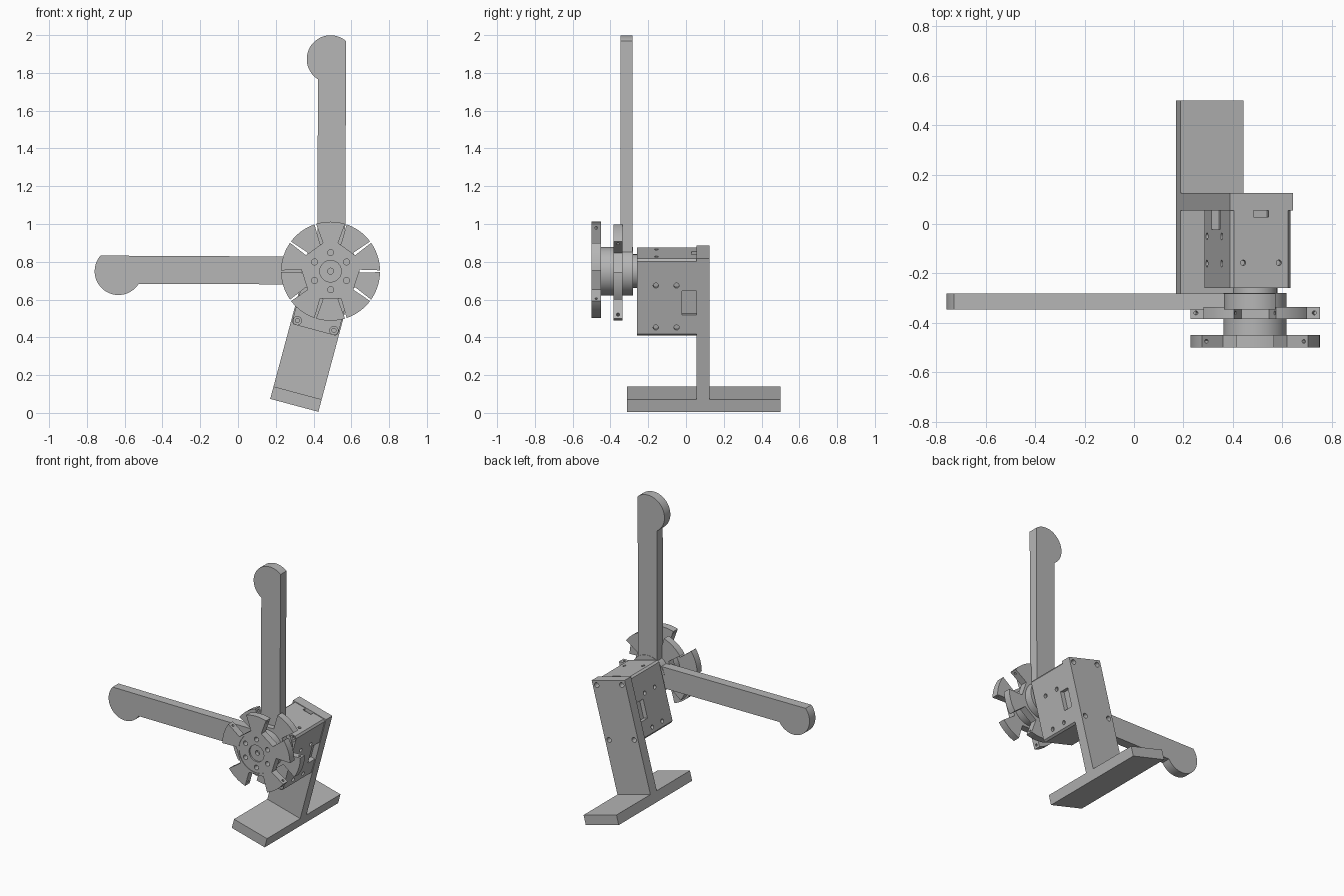
import bpy, bmesh
from math import sin, cos, radians
from mathutils import Matrix

old = bpy.data.objects.get("Cube")
if old:
    bpy.data.objects.remove(old, do_unlink=True)

grey = bpy.data.materials.new("plain grey")
grey.use_nodes = True
colour = (0.47, 0.47, 0.47, 1)
grey.diffuse_color = colour
grey.node_tree.nodes["Principled BSDF"].inputs["Base Color"].default_value = colour

# Local frames: the leaning stand and the wheel axle
LEAN = Matrix.Translation((0.298, 0, 0.04)) @ Matrix.Rotation(radians(15), 4, "Y")
AXLE = Matrix.Translation((0.49, 0, 0.75))


def polar(r, degrees, cx=0, cz=0):
    return (cx + r * cos(radians(degrees)), cz + r * sin(radians(degrees)))


def circle(r, cx=0, cz=0, sides=48):
    return [polar(r, 360 * i / sides, cx, cz) for i in range(sides)]


def rect(x0, x1, z0, z1):
    return [(x0, z0), (x1, z0), (x1, z1), (x0, z1)]


def add_prism(bm, outline, y0, y1, turn=Matrix()):
    """Extrude an x-z outline along y, then move it by a matrix."""
    rings = [[bm.verts.new(turn @ Matrix.Translation((x, y, z)).translation)
              for x, z in outline] for y in (y0, y1)]
    n = len(outline)
    bm.faces.new(rings[0])
    bm.faces.new(rings[1][::-1])
    for i in range(n):
        j = (i + 1) % n
        bm.faces.new((rings[0][j], rings[0][i], rings[1][i], rings[1][j]))


def make(name, bm, frame):
    bmesh.ops.recalc_face_normals(bm, faces=bm.faces)
    mesh = bpy.data.meshes.new(name)
    bm.to_mesh(mesh)
    bm.free()
    mesh.materials.append(grey)
    ob = bpy.data.objects.new(name, mesh)
    ob.matrix_world = frame
    bpy.context.collection.objects.link(ob)
    return ob


def plate(name, outline, y0, y1, frame):
    bm = bmesh.new()
    add_prism(bm, outline, y0, y1)
    return make(name, bm, frame)


def cut(ob, bm, frame):
    """Subtract the cutter mesh and keep only the result."""
    cutter = make("cutter", bm, frame)
    cutter.hide_render = True
    mod = ob.modifiers.new("cut", "BOOLEAN")
    mod.operation, mod.solver, mod.object = "DIFFERENCE", "EXACT", cutter
    mod.use_self = True
    bpy.context.view_layer.update()
    graph = bpy.context.evaluated_depsgraph_get()
    mesh = bpy.data.meshes.new_from_object(ob.evaluated_get(graph))
    ob.modifiers.clear()
    ob.data = mesh
    bpy.data.objects.remove(cutter, do_unlink=True)


parts = []

# Stand: foot bar and leaning post with four screw holes
parts.append(plate("foot", rect(-0.132, 0.132, 0, 0.068), -0.312, 0.5, LEAN))
post = plate("post", rect(-0.132, 0.132, 0.03, 0.84), 0.055, 0.125, LEAN)
screws = [(x, z) for x in (-0.1, 0.1) for z in (0.437, 0.808)]
bm = bmesh.new()
for x, z in screws:
    add_prism(bm, circle(0.017, x, z, 20), 0.08, 0.2)
cut(post, bm, LEAN)
parts.append(post)

# Motor housing with small chamfers along its length
c, w, lo, hi = 0.012, 0.126, 0.413, 0.835
outline = [(-w + c, lo), (w - c, lo), (w, lo + c), (w, hi - c),
           (w - c, hi), (-w + c, hi), (-w, hi - c), (-w, lo + c)]
motor = plate("motor_housing", outline, -0.26, 0.055, LEAN)
bm = bmesh.new()
# Front screw recesses
for x, z in screws:
    add_prism(bm, circle(0.022, x, z, 20), -0.3, -0.25)
    add_prism(bm, circle(0.011, x, z, 16), -0.3, -0.235)
# Side holes and cable sockets
for side in (-1, 1):
    for y in (-0.16, -0.05):
        for z in (0.46, 0.69):
            turn = Matrix.Translation((side * w, y, z)) @ Matrix.Rotation(radians(90), 4, "Z")
            add_prism(bm, circle(0.014, sides=16), -0.02, 0.02, turn)
    x0, x1 = sorted((side * 0.095, side * 0.15))
    add_prism(bm, rect(x0, x1, 0.53, 0.66), -0.022, 0.07)
# Top holes and slot
for x in (-0.075, 0.075):
    turn = Matrix.Translation((x, -0.157, hi)) @ Matrix.Rotation(radians(90), 4, "X")
    add_prism(bm, circle(0.011, sides=16), -0.02, 0.02, turn)
add_prism(bm, rect(-0.032, 0.032, 0.81, 0.9), 0.028, 0.07)
cut(motor, bm, LEAN)
parts.append(motor)

# Axle discs
for name, r, y0, y1 in (("motor_horn", 0.09, -0.285, -0.255),
                        ("arm_hub", 0.128, -0.34, -0.28),
                        ("wheel_spacer", 0.128, -0.452, -0.383)):
    parts.append(plate(name, circle(r, sides=64), y0, y1, AXLE))

# Two arms, a quarter turn apart, each with a rounded one-sided head
arm = [(0.077, 0.08), (-0.07, 0.08)]
arm += [polar(0.126, 238 - 189 * i / 28, 0, 1.123) for i in range(29)]
for name, angle in (("upright_arm", 0), ("side_arm", -90)):
    frame = AXLE @ Matrix.Rotation(radians(angle), 4, "Y")
    parts.append(plate(name, arm, -0.347, -0.282, frame))


# Wheels with five flared paddles and roller pin holes
def wheel(name, start, y0, y1):
    outline = []
    for k in range(5):
        mid = start + 72 * k
        outline.append(polar(0.155, mid - 15))
        outline += [polar(0.262, mid - 17 + 34 * i / 10) for i in range(11)]
        outline.append(polar(0.155, mid + 15))
    ob = plate(name, outline, y0, y1, AXLE)
    bm = bmesh.new()
    for k in range(5):
        # Pin runs across each gap, into the paddles on both sides
        turn = (Matrix.Rotation(-radians(start + 36 + 72 * k), 4, "Y")
                @ Matrix.Translation((0.226, (y0 + y1) / 2, 0))
                @ Matrix.Rotation(radians(90), 4, "X"))
        add_prism(bm, circle(0.008, sides=12), -0.1, 0.1, turn)
    cut(ob, bm, AXLE)
    parts.append(ob)
    return ob


wheel("rear_wheel", 270, -0.385, -0.335)
front = wheel("front_wheel", 90, -0.5, -0.45)

# Front wheel face: shallow recess, centre bore and bolt circle
bm = bmesh.new()
add_prism(bm, circle(0.134, sides=64), -0.6, -0.496)
add_prism(bm, circle(0.057), -0.6, -0.485)
add_prism(bm, circle(0.016, sides=20), -0.6, -0.46)
for k in range(6):
    x, z = polar(0.098, 30 + 60 * k)
    add_prism(bm, circle(0.016, x, z, 20), -0.6, -0.46)
cut(front, bm, AXLE)

# Smooth round walls, keep edges sharp
bpy.ops.object.select_all(action="DESELECT")
for ob in parts:
    ob.select_set(True)
bpy.context.view_layer.objects.active = parts[0]
bpy.ops.object.shade_smooth_by_angle(angle=radians(30))
